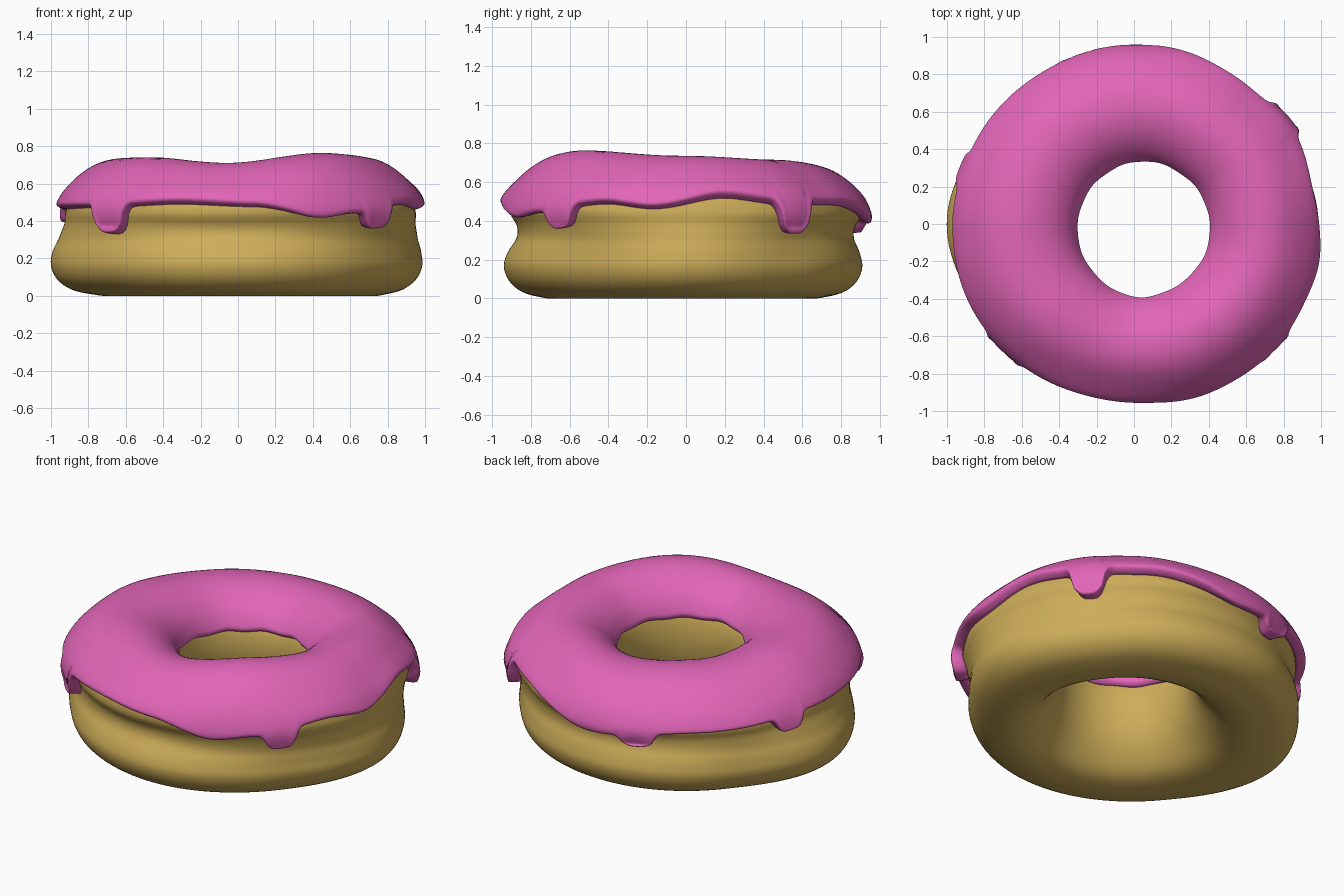
import bpy, bmesh
from math import sin, cos, pi, radians, exp, sqrt, hypot

if "Cube" in bpy.data.objects:
    bpy.data.objects.remove(bpy.data.objects["Cube"])

# Cross-section (radius, height): bottom -> outside -> crest -> down the hole
PROFILE = [(.67, 0), (.77, .008), (.87, .035), (.94, .09), (.97, .165), (.955, .24),
           (.92, .31), (.91, .38), (.925, .45), (.90, .54), (.82, .628), (.725, .682),
           (.62, .695), (.52, .665), (.44, .605), (.395, .53), (.375, .44), (.375, .34),
           (.40, .23), (.455, .13), (.55, .035)]
CREST, OUT_LOW, IN_LOW = 12, 4, 18

# Hand-made unevenness around the ring: angle -> value
LOWER_R = {0: .985, 40: .92, 90: .91, 140: .915, 180: 1.0, 220: .93, 270: .94, 320: .92}
UPPER_R = {0: .94, 30: .945, 50: .91, 90: .90, 120: .885, 155: .893, 180: .91, 205: .92,
           240: .91, 270: .905, 300: .935, 325: .95, 345: .955}
WAIST = {0: .03, 90: -.015, 180: .03, 270: -.03}
HEIGHT = {0: 0, 45: -.02, 90: -.045, 135: -.03, 180: .0, 220: .005, 262: -.025, 309: .028}
EDGE_Z = {12: .515, 30: .485, 55: .48, 90: .405, 130: .435, 180: .46, 220: .47, 250: .488,
          275: .475, 297: .43, 310: .445, 335: .485, 350: .46}
DRIPS = [(35, .145, 5.5), (108, .08, 5.5), (162, .07, 5), (224, .14, 6), (319, .085, 5)]
HOLE = (.048, -.025)


def around(table, a):
    """Smooth periodic interpolation of an angle table."""
    keys = sorted(table)
    a %= 360
    for i, k in enumerate(keys):
        n = keys[(i + 1) % len(keys)]
        span, off = (n - k) % 360, (a - k) % 360
        if off < span:
            t = off / span
            t = t * t * (3 - 2 * t)
            return table[k] * (1 - t) + table[n] * t


def smooth(a, b, x):
    t = min(1, max(0, (x - a) / (b - a)))
    return t * t * (3 - 2 * t)


def spline(s):
    i, t = int(s // 1), s % 1
    p = [PROFILE[(i + k) % len(PROFILE)] for k in (-1, 0, 1, 2)]
    return [.5 * (2 * b + (c - a) * t + (2 * a - 5 * b + 4 * c - d) * t * t
                  + (3 * b - a - 3 * c + d) * t ** 3) for a, b, c, d in zip(*p)]


class Section:
    """Dough cross-section at one angle."""
    def __init__(self, a):
        self.a = a
        self.low, self.up = around(LOWER_R, a), around(UPPER_R, a)
        self.h, self.waist = around(HEIGHT, a), around(WAIST, a)

    def rz(self, s):
        r, z = spline(s)
        f = (r - .375) / .595
        k = smooth(.2, .45, z)
        outer = self.low * (1 - k) + (self.up + .05) * k
        outer += self.waist * exp(-((z - .34) / .09) ** 2)
        return .375 + f * (outer - .375), max(0, z + self.h * smooth(.28, .65, z))

    def find(self, z, lo, hi):
        """Profile position between lo (below z) and hi (above z)."""
        for _ in range(22):
            m = (lo + hi) / 2
            if self.rz(m)[1] < z:
                lo = m
            else:
                hi = m
        return lo

    def point(self, s, off=0):
        r, z = self.rz(s)
        if off:
            (r0, z0), (r1, z1) = self.rz(s - .06), self.rz(s + .06)
            n = hypot(r1 - r0, z1 - z0)
            r, z = r + off * (z1 - z0) / n, z - off * (r1 - r0) / n
        c = 1 - smooth(.38, .95, r)
        t = radians(self.a)
        return (r * cos(t) + HOLE[0] * c, r * sin(t) + HOLE[1] * c, z)


def ring_mesh(name, rings, color):
    """Join closed cross-sections into a ring."""
    bm = bmesh.new()
    vs = [[bm.verts.new(p) for p in ring] for ring in rings]
    for i in range(len(vs)):
        a, b = vs[i], vs[(i + 1) % len(vs)]
        for j in range(len(a)):
            k = (j + 1) % len(a)
            bm.faces.new((a[j], b[j], b[k], a[k]))
    bmesh.ops.recalc_face_normals(bm, faces=bm.faces)
    for f in bm.faces:
        f.smooth = True
    me = bpy.data.meshes.new(name)
    bm.to_mesh(me)
    bm.free()
    mat = bpy.data.materials.new(name + "_color")
    mat.diffuse_color = (*color, 1)
    mat.use_nodes = True
    mat.node_tree.nodes["Principled BSDF"].inputs["Base Color"].default_value = mat.diffuse_color
    me.materials.append(mat)
    ob = bpy.data.objects.new(name, me)
    bpy.context.collection.objects.link(ob)
    return ob


def icing_ring(sec):
    a = sec.a
    drip = [(d, exp(-(((a - c + 180) % 360 - 180) / w) ** 4)) for c, d, w in DRIPS]
    base = around(EDGE_Z, a)
    bead = sum(e for _, e in drip)
    s_base = sec.find(base, OUT_LOW, CREST)
    s0 = sec.find(base - sum(d * e for d, e in drip), OUT_LOW, CREST)
    inner_z = .497 + .018 * cos(radians(a + 54)) + .004 * sin(radians(a) * 11)
    s1 = sec.find(inner_z, IN_LOW, CREST)
    n, outer, under = 44, [], []
    for i in range(n + 1):
        s = s0 + (s1 - s0) * (.5 - .5 * cos(pi * i / n))
        e = min(1, min((s - s0) / .22, (s1 - s) / .3))
        lip = exp(-(max(0, s - s_base) / .8) ** 2)       # thicker rolled lip
        tip = bead * exp(-((s - s0 - .3) / .5) ** 2)     # swollen drip tip
        thick = .037 + .02 * lip + .012 * tip
        outer.append(sec.point(s, .003 + thick * sqrt(max(0, 1 - (1 - e) ** 2))))
        if 0 < i < n and i % 2 == 0:
            under.append(sec.point(s, .001))
    return outer + under[::-1]


# Dough ring
N = len(PROFILE)
ring_mesh("dough", [[Section(a * 2).point(j * N / 84) for j in range(84)]
                    for a in range(180)], (.62, .42, .10))

# Icing with drips
ring_mesh("icing", [icing_ring(Section(a * .9)) for a in range(400)], (.76, .13, .48))
